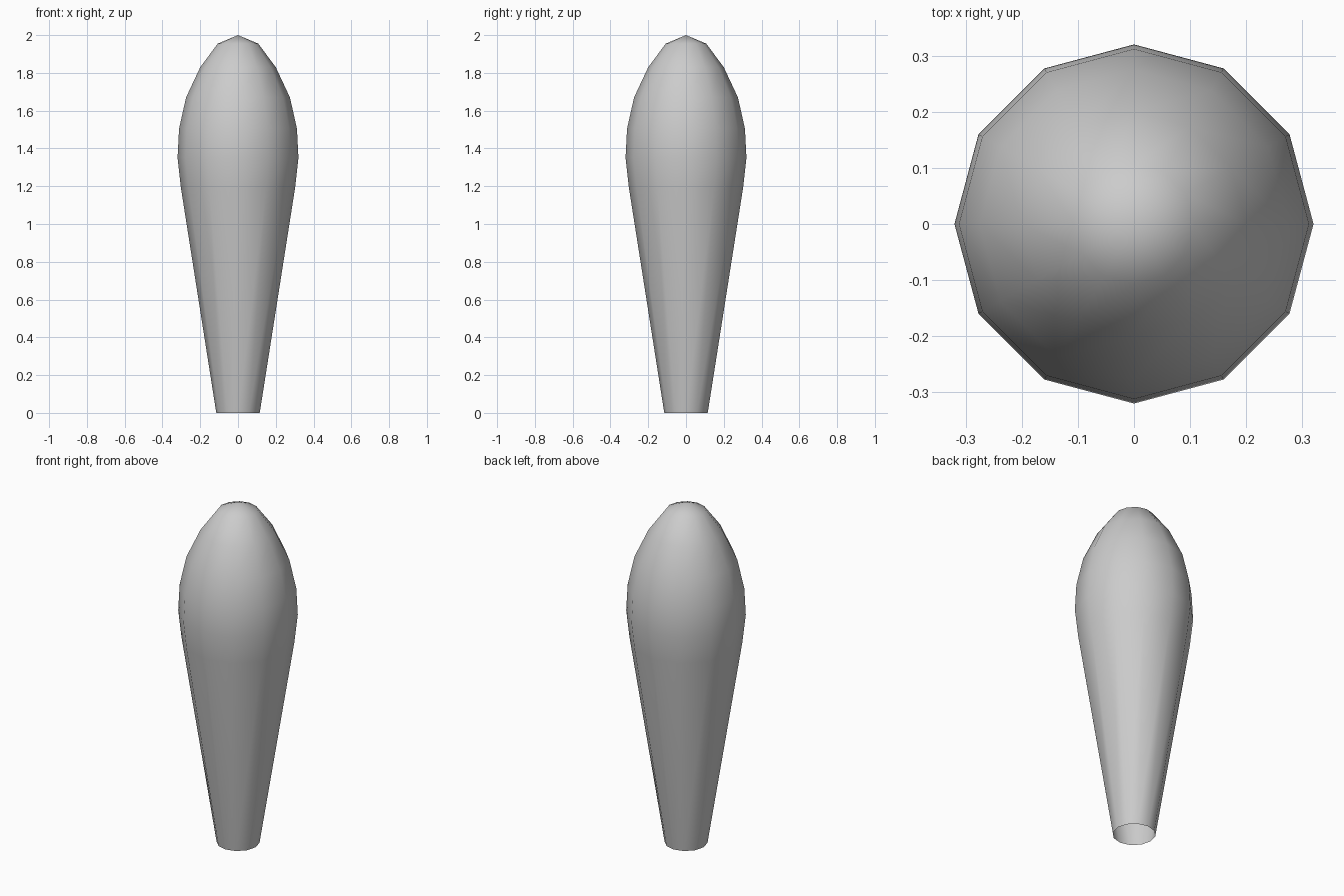
import bpy, bmesh, math

if "Cube" in bpy.data.objects:
    bpy.data.objects.remove(bpy.data.objects["Cube"])

# Club profile: (radius, height) from open base to just below the tip
profile = [(0.115, 0.0), (0.302, 1.19), (0.32, 1.35), (0.312, 1.505),
           (0.275, 1.67), (0.2, 1.83), (0.107, 1.955)]
SIDES = 12

bm = bmesh.new()
rings = []
for r, z in profile:
    rings.append([bm.verts.new((r * math.cos(2 * math.pi * i / SIDES),
                                r * math.sin(2 * math.pi * i / SIDES), z))
                  for i in range(SIDES)])

# Side walls
for a, b in zip(rings, rings[1:]):
    for i in range(SIDES):
        j = (i + 1) % SIDES
        bm.faces.new((a[i], a[j], b[j], b[i]))

# Pointed tip
tip = bm.verts.new((0, 0, 2.0))
for i in range(SIDES):
    bm.faces.new((rings[-1][i], rings[-1][(i + 1) % SIDES], tip))

for f in bm.faces:
    f.smooth = True
mesh = bpy.data.meshes.new("tapered_club")
bm.to_mesh(mesh)
bm.free()
club = bpy.data.objects.new("tapered_club", mesh)
bpy.context.collection.objects.link(club)
